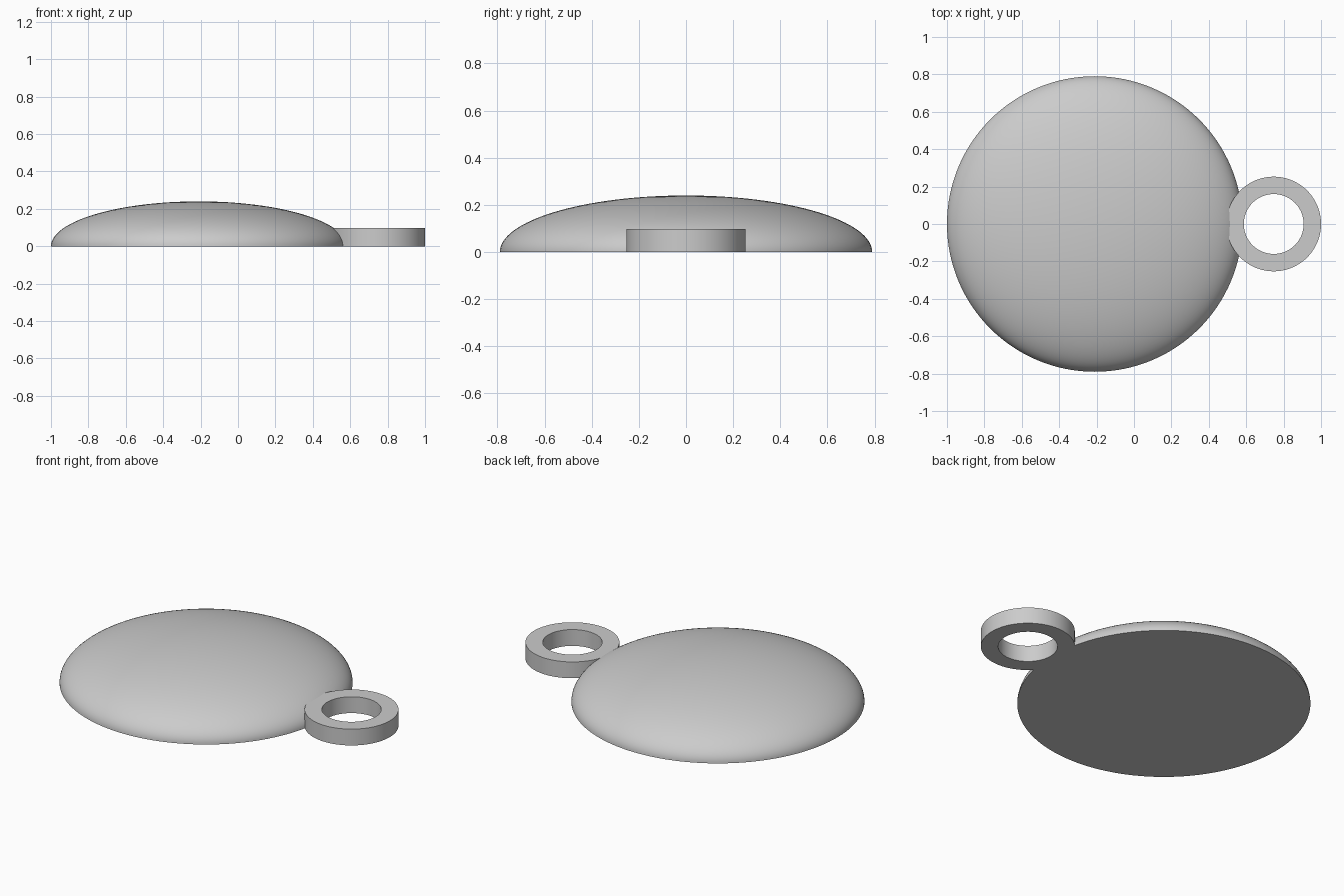
import bpy, bmesh
from math import sin, cos, pi, radians

cube = bpy.data.objects.get("Cube")
if cube:
    bpy.data.objects.remove(cube, do_unlink=True)

grey = bpy.data.materials.new("plain grey")
grey.use_nodes = True
colour = (0.6, 0.6, 0.6, 1)
grey.diffuse_color = colour
grey.node_tree.nodes["Principled BSDF"].inputs["Base Color"].default_value = colour


def lathe(name, profile, x, steps, closed=False):
    """Spin a (radius, height) profile about a vertical axis at x."""
    bm = bmesh.new()
    verts = [bm.verts.new((r, 0, z)) for r, z in profile]
    edges = [bm.edges.new(pair) for pair in zip(verts, verts[1:])]
    if closed:
        edges.append(bm.edges.new((verts[-1], verts[0])))
    bmesh.ops.spin(bm, geom=verts + edges, cent=(0, 0, 0), axis=(0, 0, 1),
                   angle=2 * pi, steps=steps)
    bmesh.ops.remove_doubles(bm, verts=bm.verts, dist=1e-5)
    bmesh.ops.recalc_face_normals(bm, faces=bm.faces)
    mesh = bpy.data.meshes.new(name)
    bm.to_mesh(mesh)
    bm.free()
    mesh.materials.append(grey)
    obj = bpy.data.objects.new(name, mesh)
    obj.location.x = x
    bpy.context.collection.objects.link(obj)
    bpy.ops.object.select_all(action="DESELECT")
    obj.select_set(True)
    bpy.context.view_layer.objects.active = obj
    bpy.ops.object.shade_smooth_by_angle(angle=radians(30))
    return obj


# Low half-ellipsoid body with a flat underside
radius, height, rings = 0.79, 0.24, 32
arc = [(radius * cos(pi / 2 * i / rings), height * sin(pi / 2 * i / rings))
       for i in range(rings)]
lathe("domed_body", [(0, 0)] + arc + [(0, height)], -0.21, 128)

# Flat hanging loop, sunk into the edge of the dome
inner, outer, thick = 0.16, 0.253, 0.097
lathe("hanging_ring", [(inner, 0), (outer, 0), (outer, thick), (inner, thick)],
      0.747, 96, closed=True)
